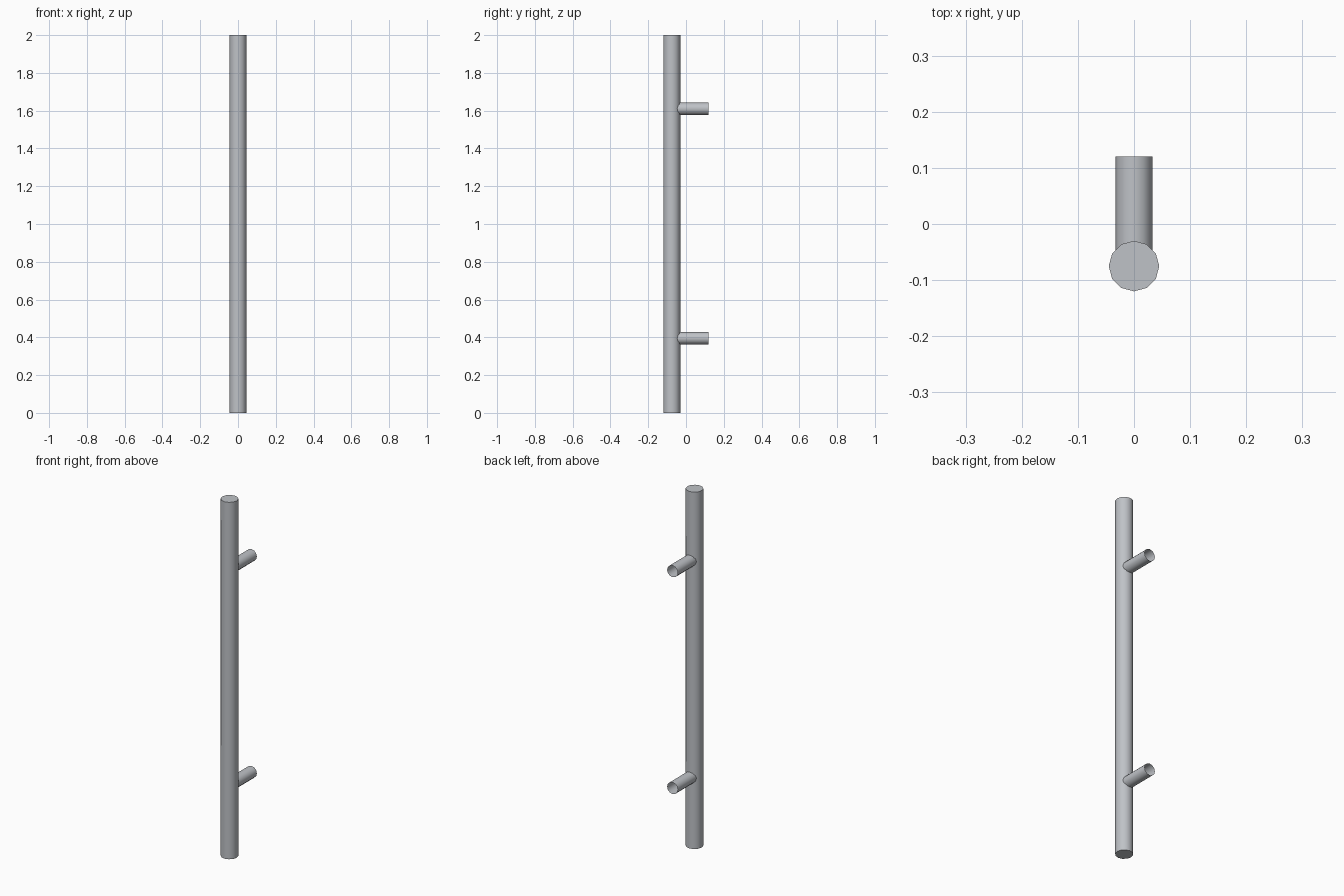
import bpy
import math

cube = bpy.data.objects.get("Cube")
if cube:
    bpy.data.objects.remove(cube, do_unlink=True)

# Brushed metal shared by every part
metal = bpy.data.materials.new("brushed_steel")
metal.use_nodes = True
colour = (0.52, 0.54, 0.57, 1.0)
metal.diffuse_color = colour
metal.node_tree.nodes["Principled BSDF"].inputs["Base Color"].default_value = colour


def rod(name, radius, length, centre, tilt=0.0, fill="NGON"):
    bpy.ops.mesh.primitive_cylinder_add(
        vertices=12, radius=radius, depth=length, location=centre,
        rotation=(tilt, 0, 0), end_fill_type=fill)
    obj = bpy.context.object
    obj.name = name
    obj.data.materials.append(metal)
    bpy.ops.object.shade_smooth_by_angle(angle=math.radians(40))
    return obj


# Long upright grip
BAR_Y = -0.075
rod("grip_bar", 0.045, 2.0, (0, BAR_Y, 1.0))

# Two open-ended mounting posts running from inside the grip to the back
START, END = -0.055, 0.12
for name, height in (("lower_post", 0.395), ("upper_post", 1.61)):
    rod(name, 0.033, END - START, (0, (START + END) / 2, height),
        tilt=math.radians(90), fill="NOTHING")
